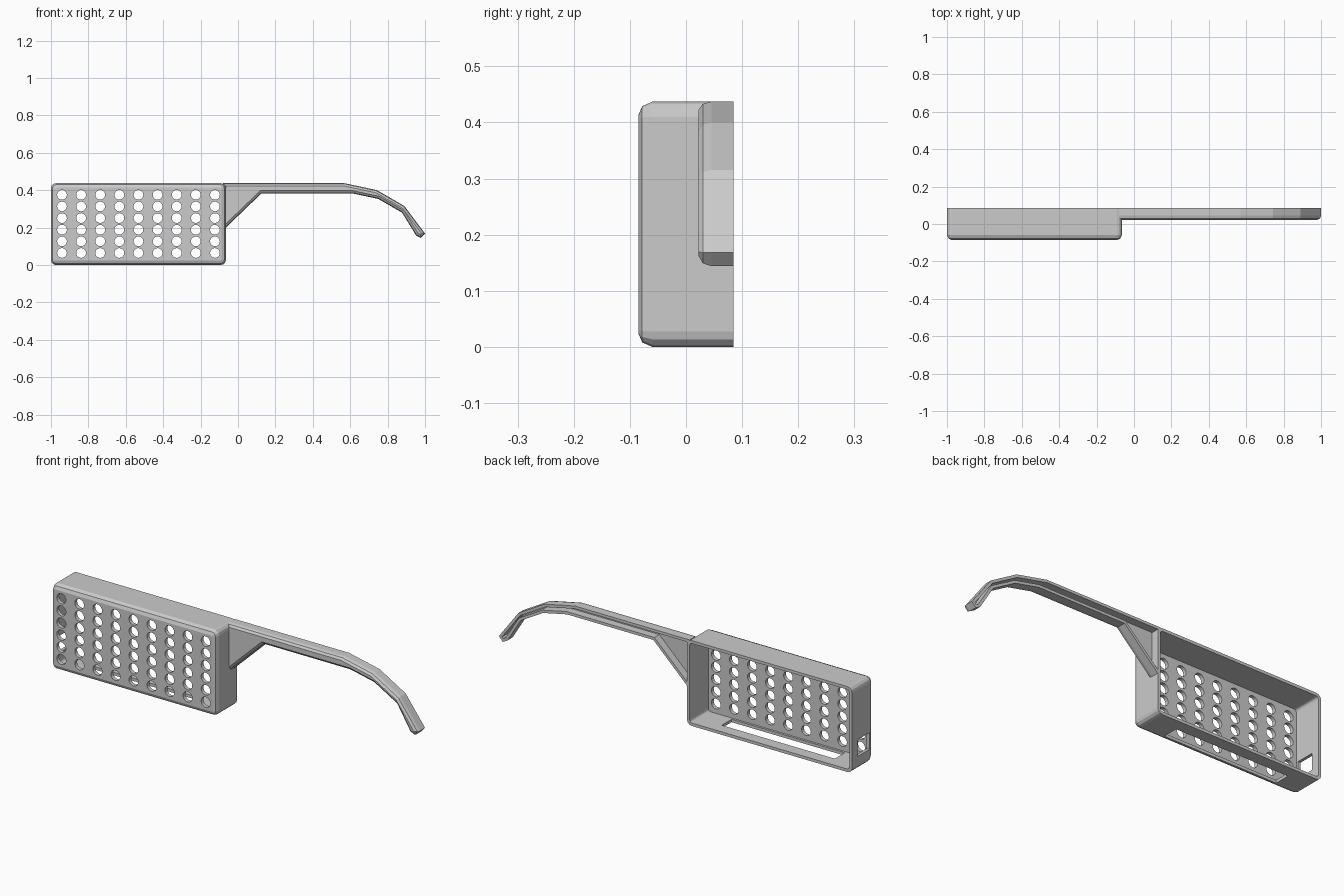
import bpy, bmesh, math
from mathutils import Vector, Matrix

if "Cube" in bpy.data.objects:
    bpy.data.objects.remove(bpy.data.objects["Cube"])


def inset(points, d):
    """Mitred inward offset of a counter-clockwise outline."""
    pts = [Vector(p) for p in points]
    out = []
    for i, p in enumerate(pts):
        a = (p - pts[i - 1]).normalized()
        b = (pts[(i + 1) % len(pts)] - p).normalized()
        na, nb = Vector((-a.y, a.x)), Vector((-b.y, b.x))
        out.append(p + (na + nb) * (d / (1 + na.dot(nb))))
    return out


def shell(name, outline, rings):
    """Open-backed shell: rings of (inset, y) from outer front to inner floor."""
    bm = bmesh.new()
    loops = [[bm.verts.new((p.x, y, p.y)) for p in inset(outline, d)] for d, y in rings]
    n = len(outline)
    for a, b in zip(loops, loops[1:]):
        for i in range(n):
            j = (i + 1) % n
            bm.faces.new((a[i], a[j], b[j], b[i]))
    bm.faces.new(loops[0])
    bm.faces.new(loops[-1])
    bmesh.ops.recalc_face_normals(bm, faces=bm.faces)
    return make_object(name, bm)


def make_object(name, bm):
    me = bpy.data.meshes.new(name)
    bm.to_mesh(me)
    bm.free()
    ob = bpy.data.objects.new(name, me)
    bpy.context.collection.objects.link(ob)
    return ob


def add_block(bm, lo, hi):
    lo, hi = Vector(lo), Vector(hi)
    m = Matrix.Translation((lo + hi) / 2) @ Matrix.Diagonal((*(hi - lo), 1))
    bmesh.ops.create_cube(bm, size=1, matrix=m)


# Box outline with rounded corners
x0, x1, z0, z1, r = -1.0, -0.065, 0.0, 0.437, 0.027
corners = [(x1 - r, z0 + r, -90), (x1 - r, z1 - r, 0), (x0 + r, z1 - r, 90), (x0 + r, z0 + r, 180)]
outline = []
for cx, cz, start in corners:
    for k in range(4):
        t = math.radians(start + 30 * k)
        outline.append((cx + r * math.cos(t), cz + r * math.sin(t)))
box = shell("perforated_box", outline,
            [(0.024, -0.085), (0.008, -0.078), (0, -0.06), (0, 0.085), (0.015, 0.085), (0.015, -0.066)])

# Cutter: hole grid, floor slot and end wall window
bm = bmesh.new()
turn = Matrix.Rotation(math.pi / 2, 4, 'X')
for i in range(9):
    for j in range(6):
        place = Matrix.Translation((-0.941 + i * 0.1022, -0.075, 0.064 + j * 0.0622))
        bmesh.ops.create_cone(bm, cap_ends=True, segments=20, radius1=0.026, radius2=0.026,
                              depth=0.06, matrix=place @ turn)
add_block(bm, (-0.86, -0.055, -0.03), (-0.22, 0.025, 0.03))
add_block(bm, (-1.03, -0.055, 0.07), (-0.97, 0.04, 0.155))
cutter = make_object("hole_cutter", bm)
cutter.hide_render = True
mod = box.modifiers.new("holes", 'BOOLEAN')
mod.operation = 'DIFFERENCE'
mod.solver = 'EXACT'
mod.object = cutter
bpy.context.view_layer.objects.active = box
bpy.ops.object.modifier_apply(modifier=mod.name)
bpy.data.objects.remove(cutter)

# Curved arm with triangular gusset, hollow from the back
arm = [(-0.08, 0.185), (0.125, 0.382), (0.615, 0.382), (0.75, 0.353), (0.877, 0.28),
       (0.952, 0.158), (0.978, 0.144), (1.0, 0.168), (0.89, 0.315), (0.743, 0.4),
       (0.57, 0.437), (-0.08, 0.437)]
shell("curved_arm", arm,
      [(0.015, 0.022), (0.004, 0.03), (0, 0.045), (0, 0.085), (0.014, 0.085), (0.014, 0.045)])
